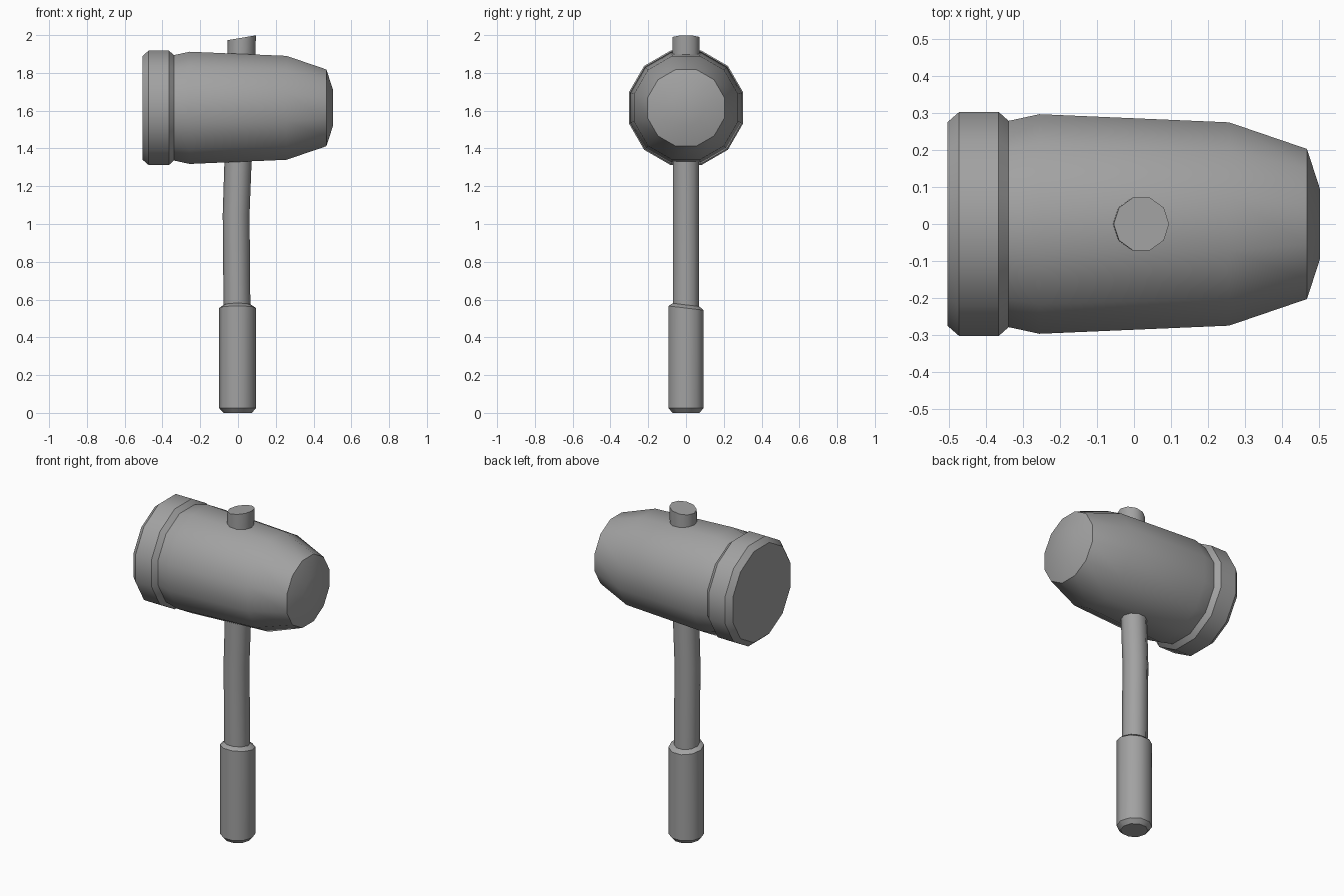
import bpy, bmesh
from math import cos, sin, pi, radians
from mathutils import Vector

cube = bpy.data.objects.get("Cube")
if cube:
    bpy.data.objects.remove(cube, do_unlink=True)

GREY = (0.36, 0.36, 0.36, 1.0)
mat = bpy.data.materials.new("mid grey")
mat.use_nodes = True
mat.diffuse_color = GREY
mat.node_tree.nodes["Principled BSDF"].inputs["Base Color"].default_value = GREY


def loft(name, rings, sides, place, smooth_angle):
    """Skin a closed solid through rings; place(ring, angle) gives each point."""
    bm = bmesh.new()
    loops = []
    for ring in rings:
        loops.append([bm.verts.new(place(ring, 2 * pi * i / sides)) for i in range(sides)])
    for a, b in zip(loops, loops[1:]):
        for i in range(sides):
            j = (i + 1) % sides
            bm.faces.new((a[i], a[j], b[j], b[i]))
    bm.faces.new(loops[0])
    bm.faces.new(loops[-1])
    bmesh.ops.recalc_face_normals(bm, faces=bm.faces)
    mesh = bpy.data.meshes.new(name)
    bm.to_mesh(mesh)
    bm.free()
    mesh.materials.append(mat)
    obj = bpy.data.objects.new(name, mesh)
    bpy.context.collection.objects.link(obj)
    bpy.ops.object.select_all(action='DESELECT')
    obj.select_set(True)
    bpy.context.view_layer.objects.active = obj
    bpy.ops.object.shade_smooth_by_angle(angle=radians(smooth_angle))
    return obj


# Mallet head: flanged rear, barrel body and shallow domed striking face
HEAD_Z = 1.615
SIDES = 12


def head_point(ring, angle):
    x, half_width = ring
    r = half_width / cos(pi / SIDES)
    t = angle + pi / SIDES
    return Vector((x, r * cos(t), HEAD_Z + r * sin(t)))


head_profile = [(-0.505, 0.275), (-0.473, 0.303), (-0.366, 0.303), (-0.339, 0.279),
                (-0.256, 0.297), (0.257, 0.275), (0.468, 0.203), (0.503, 0.095)]
loft("mallet_head", head_profile, SIDES, head_point, 35)


# Handle and grip: rings of centre x, height, radius, slope along x, slope along y
def upright_point(ring, angle):
    cx, z, r, slope_x, slope_y = ring
    dx, dy = r * cos(angle), r * sin(angle)
    return Vector((cx + dx, dy, z + slope_x * dx + slope_y * dy))


shaft = [(-0.005, 0.50, 0.071, 0, 0), (-0.010, 1.05, 0.071, 0, 0),
         (0.000, 1.33, 0.072, 0, 0), (0.020, 1.986, 0.075, 0.17, 0)]
loft("handle_shaft", shaft, 10, upright_point, 40)

grip = [(-0.002, 0.0, 0.075, 0, 0), (-0.002, 0.025, 0.0975, 0, 0),
        (-0.002, 0.555, 0.0975, 0, -0.12), (-0.003, 0.572, 0.074, 0, -0.12)]
loft("handle_grip", grip, 10, upright_point, 40)
